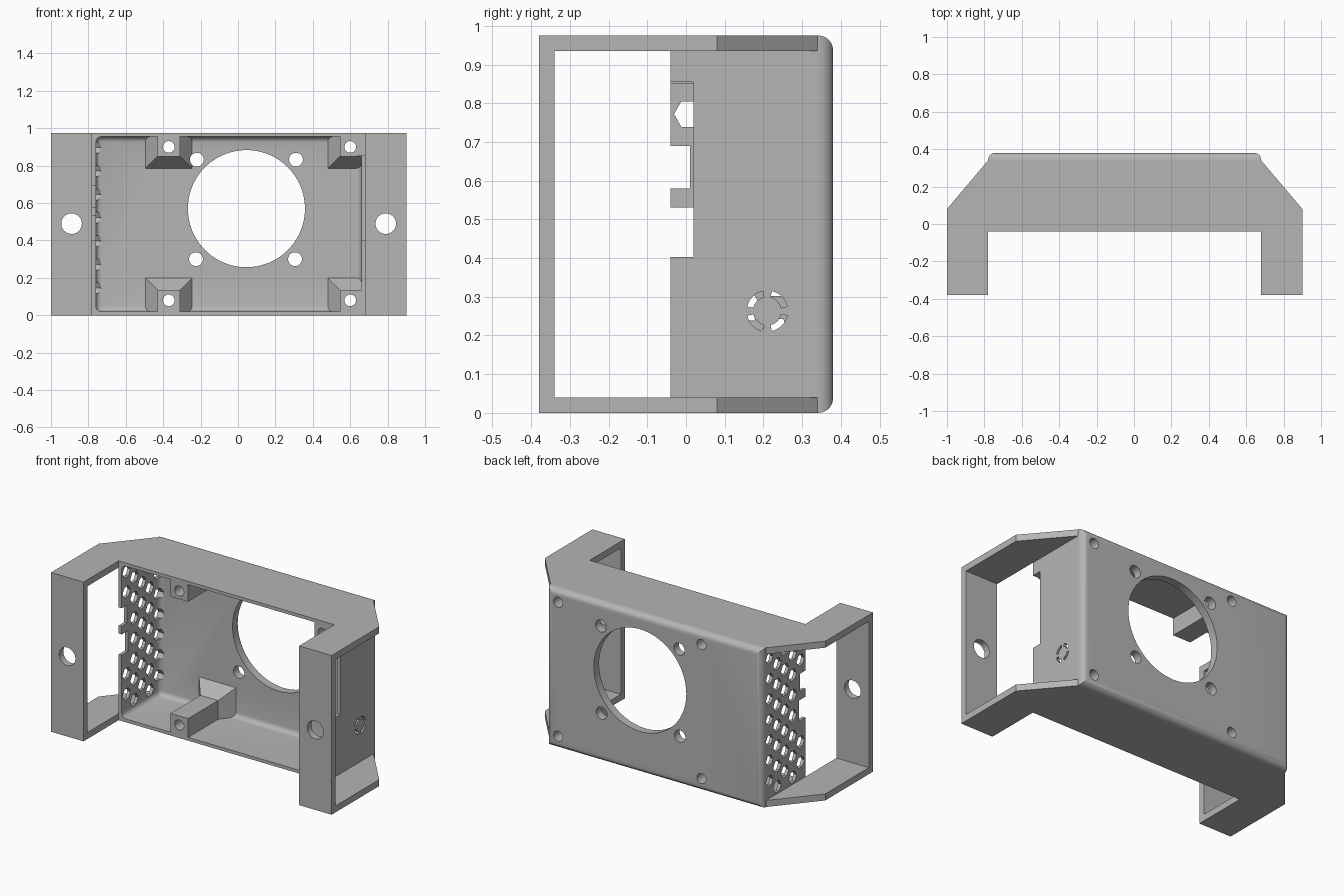
import bpy, bmesh, math

if "Cube" in bpy.data.objects:
    bpy.data.objects.remove(bpy.data.objects["Cube"])

TOP = 0.975


def prism(bm, pts, axis, a, b):
    """Extrude a 2D outline along an axis from a to b."""
    def place(p, t):
        return {'x': (t, p[0], p[1]), 'y': (p[0], t, p[1]), 'z': (p[0], p[1], t)}[axis]
    lo = [bm.verts.new(place(p, a)) for p in pts]
    hi = [bm.verts.new(place(p, b)) for p in pts]
    n = len(pts)
    bm.faces.new(lo)
    bm.faces.new(hi[::-1])
    for i in range(n):
        j = (i + 1) % n
        bm.faces.new((lo[j], lo[i], hi[i], hi[j]))


def rect(u0, u1, v0, v1):
    return [(u0, v0), (u1, v0), (u1, v1), (u0, v1)]


def ring(u, v, r, n=40, start=0.0):
    return [(u + r * math.cos(start + 2 * math.pi * i / n),
             v + r * math.sin(start + 2 * math.pi * i / n)) for i in range(n)]


def box(bm, x0, x1, y0, y1, z0, z1):
    prism(bm, rect(x0, x1, y0, y1), 'z', z0, z1)


def finish(bm, name):
    bmesh.ops.recalc_face_normals(bm, faces=bm.faces[:])
    me = bpy.data.meshes.new(name)
    bm.to_mesh(me)
    bm.free()
    ob = bpy.data.objects.new(name, me)
    bpy.context.collection.objects.link(ob)
    return ob


def cut(target, cutter):
    """Subtract the cutter, bake the result and remove the cutter."""
    mod = target.modifiers.new("cut", 'BOOLEAN')
    mod.operation, mod.solver, mod.object = 'DIFFERENCE', 'EXACT', cutter
    bpy.context.view_layer.update()
    dg = bpy.context.evaluated_depsgraph_get()
    me = bpy.data.meshes.new_from_object(target.evaluated_get(dg))
    target.modifiers.clear()
    target.data = me
    bpy.data.objects.remove(cutter)


# Body: full outline seen from above, with rounded back edges
bm = bmesh.new()
prism(bm, [(-1, -.38), (-.78, -.38), (-.78, -.04), (.68, -.04), (.68, -.38), (.9, -.38),
           (.9, .08), (.68, .34), (.68, .38), (-.78, .38), (-.78, .34), (-1, .08)], 'z', 0, TOP)
bmesh.ops.recalc_face_normals(bm, faces=bm.faces[:])
back = [e for e in bm.edges if all(v.co.y > .379 for v in e.verts)]
bmesh.ops.bevel(bm, geom=back, offset=.038, segments=6, profile=.5, affect='EDGES')
body = finish(bm, "fan_housing")

# Open windows inside the two side brackets
bm = bmesh.new()
box(bm, .68, 1.1, -.34, .5, .04, TOP - .04)
box(bm, -1.2, -.78, -.34, .5, .04, TOP - .04)
cut(body, finish(bm, "bracket_windows"))

# Main pocket with filleted inside corners, leaving four screw bosses
bm = bmesh.new()
box(bm, -.76, .66, -.2, .33, .02, TOP - .02)
bmesh.ops.recalc_face_normals(bm, faces=bm.faces[:])
edges = [e for e in bm.edges if any(v.co.y > .3 for v in e.verts)]
bmesh.ops.bevel(bm, geom=edges, offset=.03, segments=4, profile=.5, affect='EDGES')
pocket = finish(bm, "pocket")
for x0, x1 in ((-.43, -.31), (.545, .8)):
    for z0, z1 in ((-.1, .135), (.85, 1.1)):
        bm = bmesh.new()
        # Boss flares out where it meets the back wall
        loops = [[bm.verts.new((x, y, z)) for x, z in rect(x0 - g, x1 + g, z0 - g, z1 + g)]
                 for y, g in ((-.3, 0), (.25, 0), (.33, .065), (.4, .065))]
        bm.faces.new(loops[0])
        bm.faces.new(loops[-1])
        for a, b in zip(loops, loops[1:]):
            for i in range(4):
                j = (i + 1) % 4
                bm.faces.new((a[i], a[j], b[j], b[i]))
        cut(pocket, finish(bm, "boss"))
cut(body, pocket)

# Fan opening, fan screws, boss screws and bracket holes
bm = bmesh.new()
prism(bm, ring(.045, .57, .313, 96), 'y', .2, .5)
for x, z in ((-.22, .832), (.31, .832), (-.225, .3), (.305, .3)):
    prism(bm, ring(x, z, .037), 'y', .15, .5)
for x in (-.37, .6):
    for z in (.08, .9):
        prism(bm, ring(x, z, .031), 'y', -.2, .5)
for x in (-.89, .79):
    prism(bm, ring(x, .49, .055), 'y', -.5, -.25)
cut(body, finish(bm, "round_holes"))

# Connector notches in the front edges of the side walls
bm = bmesh.new()
box(bm, .64, .72, -.1, .02, .403, .855)
box(bm, -.82, -.74, -.1, .01, .58, .69)
box(bm, -.82, -.74, -.1, .02, .403, .53)
cut(body, finish(bm, "notches"))

# Four arc slots forming a push button in the right wall
bm = bmesh.new()
for q in range(4):
    angs = [math.radians(90 * q + 13 + 64 * i / 8) for i in range(9)]
    pts = [(.21 + .053 * math.cos(t), .263 + .053 * math.sin(t)) for t in angs]
    pts += [(.21 + .037 * math.cos(t), .263 + .037 * math.sin(t)) for t in reversed(angs)]
    prism(bm, pts, 'x', .62, .72)
cut(body, finish(bm, "button_slots"))

# Staggered hexagonal vents in the left wall, clear of the notches
bm = bmesh.new()
for col in range(5):
    for row in range(7):
        y = .007 + .075 * col
        z = .147 + .125 * row - (.0625 if col % 2 else 0)
        if col == 0 and .35 < z < .73:
            continue
        prism(bm, ring(y, z, .038 if col < 4 else .034, 6), 'x', -.85, -.735)
cut(body, finish(bm, "vents"))

# Single grey material and smooth curved surfaces
mat = bpy.data.materials.new("grey_plastic")
mat.diffuse_color = (.46, .46, .46, 1)
mat.use_nodes = True
mat.node_tree.nodes["Principled BSDF"].inputs["Base Color"].default_value = mat.diffuse_color
body.data.materials.clear()
body.data.materials.append(mat)
for p in body.data.polygons:
    p.material_index = 0
bpy.ops.object.select_all(action='DESELECT')
body.select_set(True)
bpy.context.view_layer.objects.active = body
bpy.ops.object.shade_smooth_by_angle(angle=math.radians(30))
